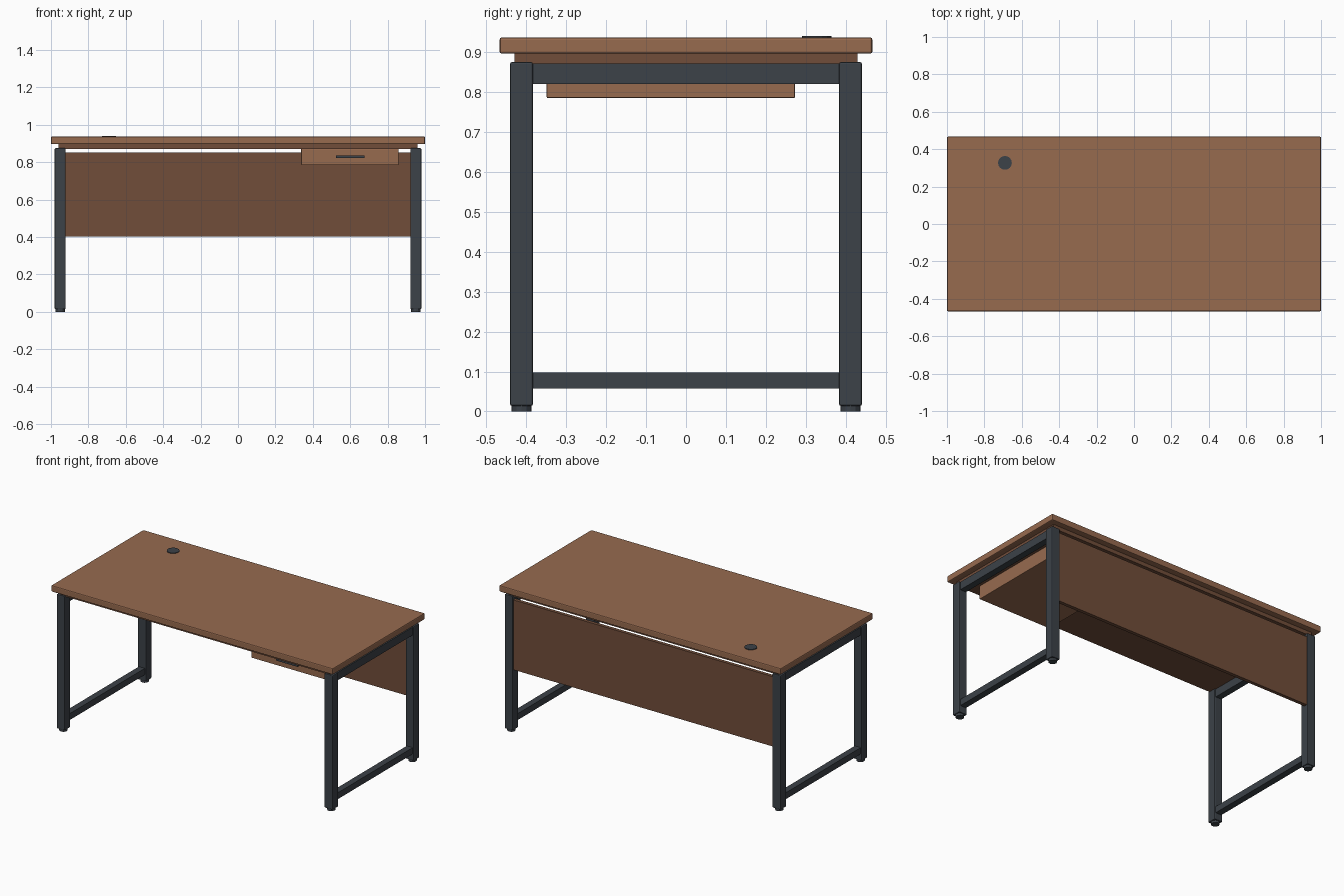
import bpy

cube = bpy.data.objects.get("Cube")
if cube:
    bpy.data.objects.remove(cube, do_unlink=True)


def material(name, colour):
    mat = bpy.data.materials.new(name)
    mat.use_nodes = True
    mat.diffuse_color = (*colour, 1)
    mat.node_tree.nodes["Principled BSDF"].inputs["Base Color"].default_value = (*colour, 1)
    return mat


wood = material("walnut wood", (0.31, 0.145, 0.078))
dark_wood = material("dark walnut wood", (0.165, 0.075, 0.042))
metal = material("charcoal metal", (0.045, 0.054, 0.065))


def finish(obj, name, mat, bevel):
    obj.name = name
    obj.data.materials.append(mat)
    if bevel:
        mod = obj.modifiers.new("Edge bevel", 'BEVEL')
        mod.width = bevel
        mod.segments = 2
        mod.limit_method = 'ANGLE'
    return obj


def box(name, mat, x, y, z, bevel=0.0):
    """Box from its (min, max) range along each axis."""
    ranges = (x, y, z)
    bpy.ops.mesh.primitive_cube_add(size=1, location=[(a + b) / 2 for a, b in ranges])
    obj = bpy.context.object
    obj.scale = [b - a for a, b in ranges]
    bpy.ops.object.transform_apply(location=False, rotation=False, scale=True)
    return finish(obj, name, mat, bevel)


def disc(name, mat, x, y, z, radius, sides):
    bpy.ops.mesh.primitive_cylinder_add(vertices=sides, radius=radius, depth=z[1] - z[0],
                                        location=(x, y, sum(z) / 2))
    return finish(bpy.context.object, name, mat, 0)


# Table top, with a recessed board underneath
box("table_top", wood, (-1, 1), (-0.467, 0.467), (0.896, 0.937), 0.006)
box("under_board", dark_wood, (-0.96, 0.96), (-0.43, 0.43), (0.871, 0.896))

# Cable grommet
disc("cable_grommet", metal, -0.69, 0.327, (0.93, 0.941), 0.037, 16)

# Side frames: two legs with feet, joined by an upper and a lower rail
LEG_X, LEG_Y, HALF = 0.951, 0.412, 0.029
for side, sx in (("left", 1), ("right", -1)):
    cx = sx * LEG_X
    for end, sy in (("front", -1), ("back", 1)):
        cy = sy * LEG_Y
        box(f"{end}_{side}_leg", metal, (cx - HALF, cx + HALF), (cy - HALF, cy + HALF),
            (0.014, 0.875), 0.005)
        disc(f"{end}_{side}_foot", metal, cx, cy, (0, 0.018), 0.025, 12)
    for name, z in (("upper", (0.82, 0.871)), ("lower", (0.057, 0.098))):
        box(f"{name}_{side}_rail", metal, (cx - 0.021, cx + 0.021),
            (-LEG_Y + 0.02, LEG_Y - 0.02), z)

# Back panel between the rear legs
box("back_panel", dark_wood, (-0.93, 0.93), (0.413, 0.435), (0.404, 0.852))

# Hanging drawer with a bar handle
box("drawer", wood, (0.338, 0.858), (-0.349, 0.273), (0.785, 0.872), 0.003)
box("drawer_handle", metal, (0.523, 0.676), (-0.363, -0.345), (0.822, 0.836))
